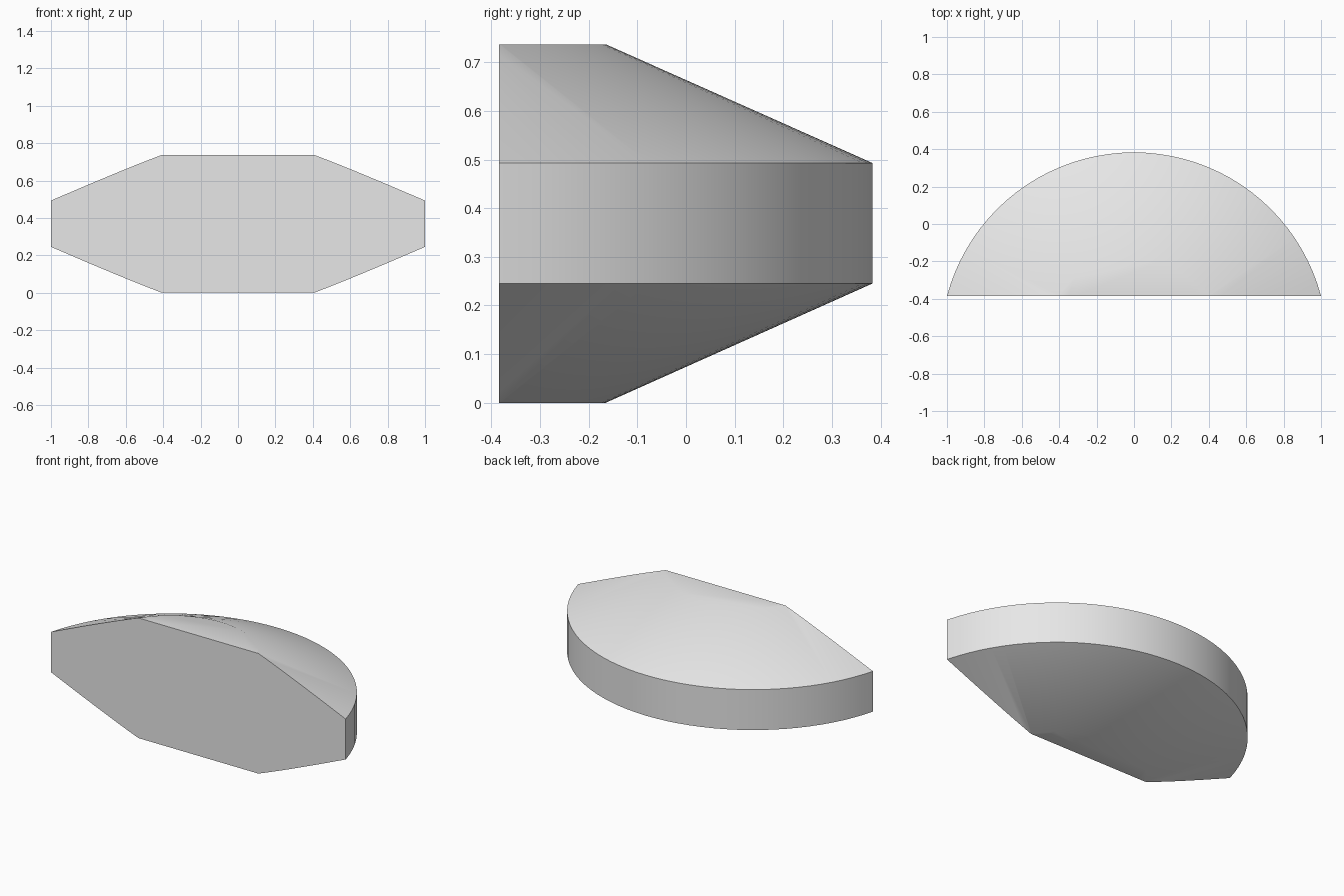
import bpy, bmesh
from math import tau
from mathutils import Vector

if "Cube" in bpy.data.objects:
    bpy.data.objects.remove(bpy.data.objects["Cube"], do_unlink=True)

SEGMENTS = 96
CENTRE_Y = -0.652   # axis of the revolved disc
FRONT_Y = -0.384    # flat front cut

# Plain grey material
grey = bpy.data.materials.new("light grey")
grey.use_nodes = True
colour = (0.8, 0.8, 0.8, 1)
grey.diffuse_color = colour
grey.node_tree.nodes["Principled BSDF"].inputs["Base Color"].default_value = colour

# Double-bevelled disc: revolve a (radius, height) profile
profile = [(0, 0), (0.487, 0), (1.035, 0.245), (1.035, 0.493), (0.487, 0.737), (0, 0.737)]
bm = bmesh.new()
verts = [bm.verts.new((0, CENTRE_Y + r, z)) for r, z in profile]
edges = [bm.edges.new(pair) for pair in zip(verts, verts[1:])]
bmesh.ops.spin(bm, geom=verts + edges, cent=(0, CENTRE_Y, 0), axis=(0, 0, 1),
               angle=tau, steps=SEGMENTS, use_merge=True)
bmesh.ops.remove_doubles(bm, verts=bm.verts, dist=0.0001)

# Cut away the front of the disc and close it with one flat face
cut = bmesh.ops.bisect_plane(bm, geom=bm.verts[:] + bm.edges[:] + bm.faces[:],
                             plane_co=Vector((0, FRONT_Y, 0)),
                             plane_no=Vector((0, -1, 0)), clear_outer=True)
rim = [e for e in cut["geom_cut"] if isinstance(e, bmesh.types.BMEdge)]
bmesh.ops.contextual_create(bm, geom=rim)

# Merge the flat top and bottom into single faces
bm.normal_update()
for z in (0, 0.737):
    caps = [f for f in bm.faces if all(abs(v.co.z - z) < 0.001 for v in f.verts)]
    bmesh.ops.dissolve_faces(bm, faces=caps, use_verts=False)
bmesh.ops.recalc_face_normals(bm, faces=bm.faces)

mesh = bpy.data.meshes.new("bevelled_half_disc")
bm.to_mesh(mesh)
bm.free()
mesh.materials.append(grey)
body = bpy.data.objects.new("bevelled_half_disc", mesh)
bpy.context.collection.objects.link(body)

# Smooth the curved sides, keep the rim and the front cut sharp
bpy.ops.object.select_all(action="DESELECT")
body.select_set(True)
bpy.context.view_layer.objects.active = body
bpy.ops.object.shade_smooth_by_angle(angle=0.52)
